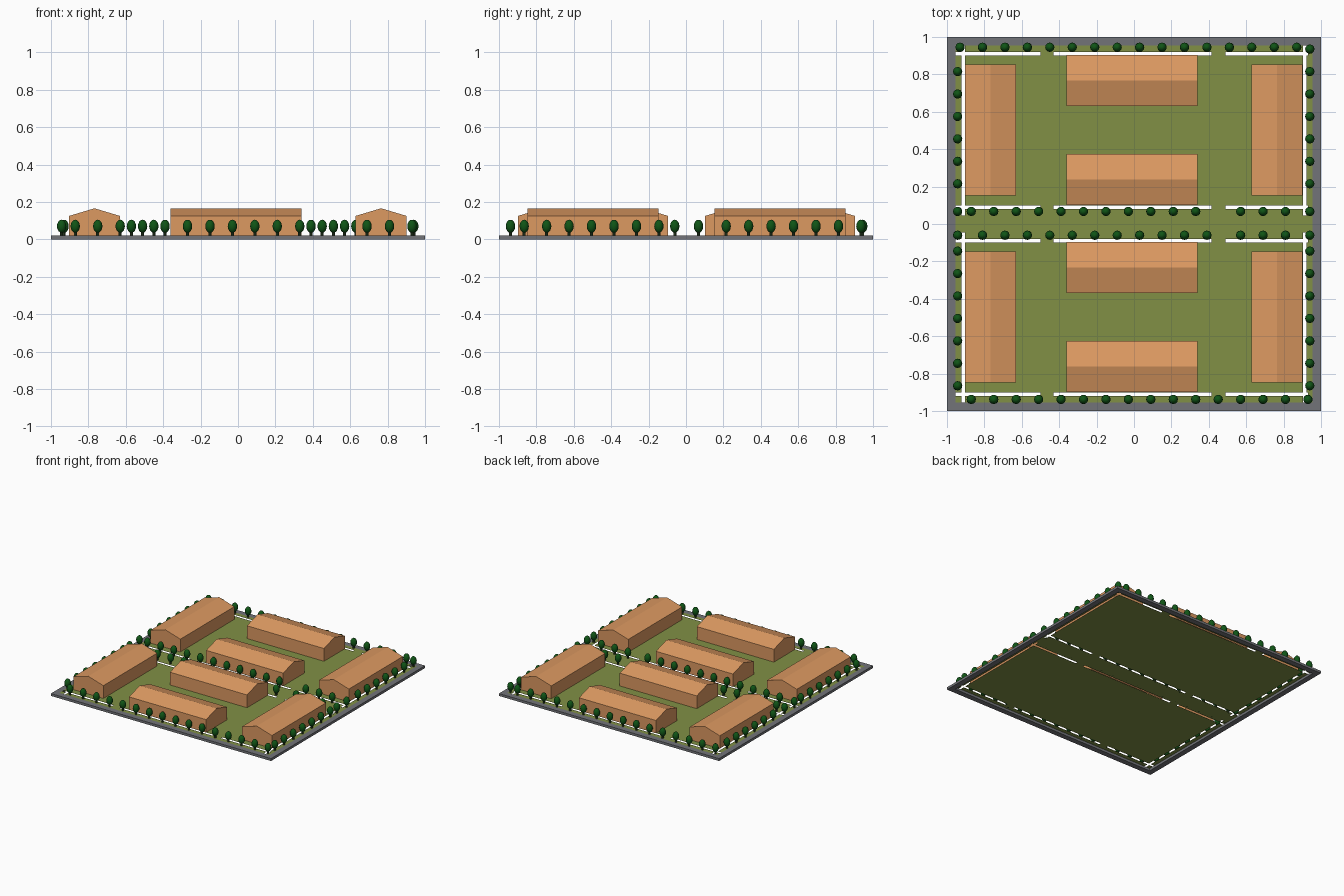
import bpy, bmesh
from mathutils import Matrix

if "Cube" in bpy.data.objects:
    bpy.data.objects.remove(bpy.data.objects["Cube"])

Z0 = 0.02  # ground level


def material(name, rgb):
    m = bpy.data.materials.new(name)
    m.diffuse_color = (*rgb, 1)
    m.use_nodes = True
    m.node_tree.nodes["Principled BSDF"].inputs["Base Color"].default_value = m.diffuse_color
    return m


GREY = material("pavement", (0.17, 0.175, 0.19))
GRASS = material("grass", (0.22, 0.28, 0.06))
CLAY = material("clay", (0.72, 0.32, 0.12))
LEAF = material("leaf", (0.005, 0.09, 0.008))
BARK = material("bark", (0.03, 0.06, 0.02))


def to_mesh(bm, name, *mats):
    me = bpy.data.meshes.new(name)
    bm.to_mesh(me)
    bm.free()
    for m in mats:
        me.materials.append(m)
    return me


def place(me, name, loc=(0, 0, 0), rot=0):
    ob = bpy.data.objects.new(name, me)
    ob.location = loc
    ob.rotation_euler[2] = rot
    bpy.context.collection.objects.link(ob)
    return ob


# Paved rim: square frame with rectangular section
bm = bmesh.new()
loops = []
for r, z in ((1, 0), (1, Z0), (0.955, Z0), (0.955, 0)):
    loops.append([bm.verts.new((sx * r, sy * r, z))
                  for sx, sy in ((-1, -1), (1, -1), (1, 1), (-1, 1))])
for k in range(4):
    a, b = loops[k], loops[(k + 1) % 4]
    for i in range(4):
        j = (i + 1) % 4
        bm.faces.new((a[i], a[j], b[j], b[i]))
bmesh.ops.recalc_face_normals(bm, faces=bm.faces)
place(to_mesh(bm, "paved_rim", GREY), "paved_rim")

# Thin lawn with open slots along the plot boundaries
slots = []
for y in (0.91, 0.09, -0.09, -0.91):
    for x0, x1 in ((-0.955, -0.50), (-0.43, 0.415), (0.49, 0.93)):
        slots.append((x0, x1, y - 0.009, y + 0.009))
for x in (-0.912, 0.912):
    for y0, y1 in ((0.045, 0.955), (-0.955, -0.045)):
        slots.append((x - 0.009, x + 0.009, y0, y1))
xs = sorted({round(v, 4) for s in slots for v in s[:2]} | {-0.955, 0.955})
ys = sorted({round(v, 4) for s in slots for v in s[2:]} | {-0.955, 0.955})
bm = bmesh.new()
for x0, x1 in zip(xs, xs[1:]):
    for y0, y1 in zip(ys, ys[1:]):
        cx, cy = (x0 + x1) / 2, (y0 + y1) / 2
        if any(a < cx < b and c < cy < d for a, b, c, d in slots):
            continue
        bm.faces.new([bm.verts.new((x, y, Z0)) for x, y in
                      ((x0, y0), (x1, y0), (x1, y1), (x0, y1))])
bmesh.ops.remove_doubles(bm, verts=bm.verts, dist=1e-5)
place(to_mesh(bm, "lawn", GRASS), "lawn")

# Terrace: gabled section swept through seven units, with a storey line
L, HW, UNITS = 0.70, 0.1365, 7
section = [(-HW, 0), (-HW, 0.055), (-HW, 0.105), (0, 0.146),
           (HW, 0.105), (HW, 0.055), (HW, 0)]
bm = bmesh.new()
rows = [[bm.verts.new((-L / 2 + L * i / UNITS, y, z)) for y, z in section]
        for i in range(UNITS + 1)]
for a, b in zip(rows, rows[1:]):
    for k in range(len(section) - 1):
        bm.faces.new((a[k], b[k], b[k + 1], a[k + 1]))
for r in (rows[0], rows[-1]):
    bm.faces.new((r[0], r[1], r[5], r[6]))
    bm.faces.new((r[1], r[2], r[4], r[5]))
    bm.faces.new((r[2], r[3], r[4]))
bmesh.ops.recalc_face_normals(bm, faces=bm.faces)
terrace = to_mesh(bm, "terrace", CLAY)
for y in (0.767, 0.238, -0.232, -0.763):
    place(terrace, "cross_terrace", (-0.01, y, Z0))
for x in (-0.767, 0.765):
    for y in (0.502, -0.498):
        place(terrace, "side_terrace", (x, y, Z0), 1.5707963)

# Tree: egg-shaped crown on a short trunk
bm = bmesh.new()
bmesh.ops.create_uvsphere(
    bm, u_segments=12, v_segments=8, radius=1,
    matrix=Matrix.Translation((0, 0, 0.05)) @ Matrix.Diagonal((0.025, 0.025, 0.035, 1)))
for f in bm.faces:
    f.smooth = True
crown = set(bm.faces)
bmesh.ops.create_cone(bm, cap_ends=True, segments=8, radius1=0.008, radius2=0.008,
                      depth=0.03, matrix=Matrix.Translation((0, 0, 0.015)))
for f in bm.faces:
    if f not in crown:
        f.material_index = 1
tree = to_mesh(bm, "tree", LEAF, BARK)


def run(start, n):
    return [start + 0.12 * i for i in range(n)]


spots = [(x, 0.945) for x in run(-0.93, 16)] + [(0.94, 0.935)]
spots += [(x, 0.067) for x in [-0.943] + run(-0.87, 11) + run(0.57, 3) + [0.94]]
spots += [(x, -0.06) for x in [-0.943] + run(-0.81, 11) + run(0.57, 3) + [0.94]]
spots += [(x, -0.938) for x in run(-0.87, 15) + [0.93]]
for x in (-0.943, 0.94):
    spots += [(x, y) for y in run(0.215, 6) + run(-0.865, 7)]
for x, y in spots:
    place(tree, "tree", (x, y, Z0))
